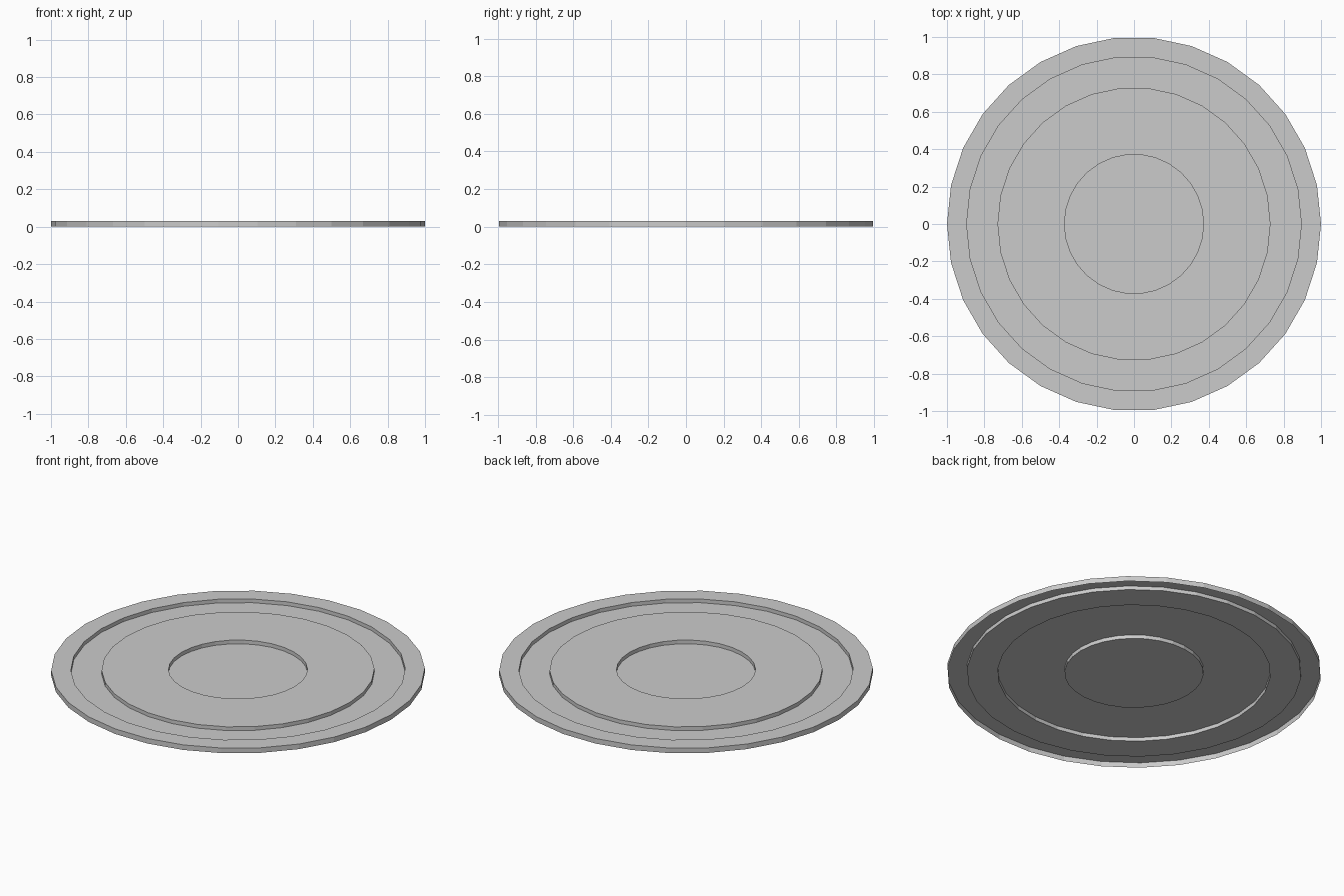
import bpy
import bmesh
from math import cos, sin, tau

cube = bpy.data.objects.get("Cube")
if cube:
    bpy.data.objects.remove(cube, do_unlink=True)

SIDES = 30
TOP, LOW = 0.03, 0.008

grey = bpy.data.materials.new("light_grey")
grey.use_nodes = True
colour = (0.6, 0.6, 0.6, 1)
grey.diffuse_color = colour
grey.node_tree.nodes["Principled BSDF"].inputs["Base Color"].default_value = colour


def ring(bm, radius, z):
    return [bm.verts.new((radius * cos(tau * i / SIDES), radius * sin(tau * i / SIDES), z))
            for i in range(SIDES)]


def stepped_sheet(name, profile, capped=False):
    """Turn a radius/height profile, outside to inside, into an open sheet."""
    bm = bmesh.new()
    rings = [ring(bm, r, z) for r, z in profile]
    for a, b in zip(rings, rings[1:]):
        for i in range(SIDES):
            j = (i + 1) % SIDES
            bm.faces.new((a[i], a[j], b[j], b[i]))
    if capped:
        bm.faces.new(rings[-1])
    mesh = bpy.data.meshes.new(name)
    bm.to_mesh(mesh)
    bm.free()
    mesh.materials.append(grey)
    obj = bpy.data.objects.new(name, mesh)
    bpy.context.collection.objects.link(obj)


# Outer rim with its skirt and the step down to the groove
stepped_sheet("outer_rim", [(1, 0), (1, TOP), (0.895, TOP), (0.895, LOW)])
# Recessed groove
stepped_sheet("groove_floor", [(0.895, LOW), (0.73, LOW)])
# Raised band between groove and centre
stepped_sheet("raised_band", [(0.73, LOW), (0.73, TOP), (0.372, TOP), (0.372, LOW)])
# Recessed centre
stepped_sheet("centre_floor", [(0.372, LOW)], capped=True)
